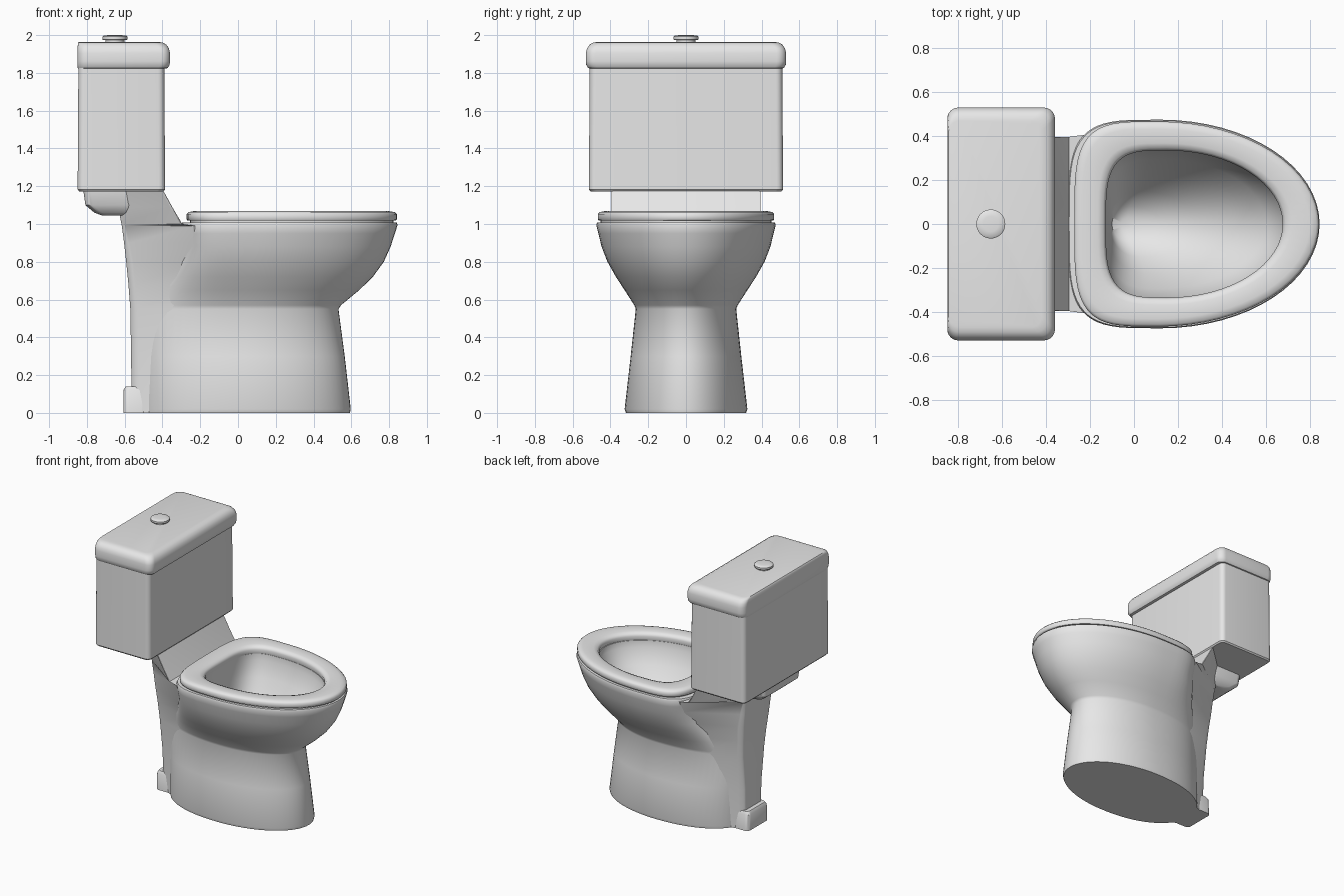
import bpy, bmesh, math

white = bpy.data.materials.new("white ceramic")
white.diffuse_color = (0.8, 0.8, 0.8, 1)


def egg(z, xb, xf, hw, cx, back=4.0, front=2.0, n=64):
    """Horizontal outline: rounded nose towards +x, squarer towards -x."""
    pts = []
    for i in range(n):
        a = 2 * math.pi * i / n
        c, s = math.cos(a), math.sin(a)
        e = 2 / (front if c >= 0 else back)
        r = (xf - cx) if c >= 0 else (cx - xb)
        pts.append((cx + r * math.copysign(abs(c) ** e, c),
                    hw * math.copysign(abs(s) ** e, s), z))
    return pts


def rect(z, x0, x1, hw, r=0.04, back=None, seg=6):
    """Horizontal rounded rectangle, tapering to half width back at x0."""
    pts = []
    k_back = 1 if back is None else back / hw
    corners = ((x1 - r, hw - r), (x0 + r, hw - r), (x0 + r, r - hw), (x1 - r, r - hw))
    for k, (cx, cy) in enumerate(corners):
        for i in range(seg + 1):
            a = math.pi / 2 * (k + i / seg)
            x, y = cx + r * math.cos(a), cy + r * math.sin(a)
            t = (x - x0) / (x1 - x0)
            pts.append((x, y * (k_back + (1 - k_back) * t), z))
    return pts


def loft(name, rings, closed=False, angle=35):
    """Skin a stack of rings; cap the ends, or join last to first."""
    bm = bmesh.new()
    vs = [[bm.verts.new(p) for p in ring] for ring in rings]
    n = len(vs[0])
    pairs = list(zip(vs, vs[1:])) + ([(vs[-1], vs[0])] if closed else [])
    for a, b in pairs:
        for i in range(n):
            j = (i + 1) % n
            bm.faces.new((a[i], a[j], b[j], b[i]))
    if not closed:
        bm.faces.new(vs[0][::-1])
        bm.faces.new(vs[-1])
    bmesh.ops.recalc_face_normals(bm, faces=bm.faces)
    me = bpy.data.meshes.new(name)
    bm.to_mesh(me)
    bm.free()
    me.materials.append(white)
    ob = bpy.data.objects.new(name, me)
    bpy.context.collection.objects.link(ob)
    bpy.ops.object.select_all(action='DESELECT')
    ob.select_set(True)
    bpy.context.view_layer.objects.active = ob
    bpy.ops.object.shade_smooth_by_angle(angle=math.radians(angle))
    return ob


# Pedestal and bowl: outside going up, over the rim, inside going down
loft("bowl", [
    egg(0.00, -0.51, 0.593, 0.318, 0.04, 2.2),
    egg(0.02, -0.51, 0.597, 0.325, 0.04, 2.2),
    egg(0.30, -0.52, 0.565, 0.293, 0.04, 2.2),
    egg(0.55, -0.53, 0.532, 0.266, 0.04, 2.2),
    egg(0.57, -0.52, 0.545, 0.274, 0.04, 2.2),
    egg(0.65, -0.46, 0.642, 0.325, 0.06, 2.4),
    egg(0.72, -0.40, 0.714, 0.371, 0.08, 2.7),
    egg(0.80, -0.35, 0.772, 0.416, 0.09, 3.1),
    egg(0.88, -0.31, 0.808, 0.447, 0.10, 3.5),
    egg(0.95, -0.30, 0.831, 0.464, 0.11),
    egg(0.995, -0.30, 0.845, 0.475, 0.12),
    egg(1.008, -0.295, 0.840, 0.470, 0.12),
    egg(1.008, -0.135, 0.68, 0.34, 0.15, 3.6),
    egg(0.96, -0.135, 0.675, 0.337, 0.15, 3.6),
    egg(0.85, -0.13, 0.60, 0.295, 0.12, 3),
    egg(0.72, -0.12, 0.46, 0.225, 0.08, 2.5),
    egg(0.60, -0.11, 0.28, 0.15, 0.03, 2.2),
    egg(0.53, -0.10, 0.12, 0.08, -0.02, 2),
    egg(0.51, -0.06, 0.02, 0.03, -0.03, 2),
], angle=50)

# Seat ring, with a small inset lip resting on the bowl
loft("seat", [
    egg(1.008, -0.255, 0.823, 0.452, 0.11),
    egg(1.018, -0.255, 0.823, 0.452, 0.11),
    egg(1.018, -0.268, 0.836, 0.463, 0.11),
    egg(1.025, -0.272, 0.842, 0.467, 0.11),
    egg(1.052, -0.272, 0.842, 0.467, 0.11),
    egg(1.063, -0.262, 0.830, 0.457, 0.11),
    egg(1.068, -0.235, 0.800, 0.432, 0.11),
    egg(1.066, -0.165, 0.720, 0.368, 0.14, 3.6),
    egg(1.058, -0.140, 0.690, 0.345, 0.15, 3.6),
    egg(1.040, -0.128, 0.677, 0.335, 0.15, 3.6),
    egg(1.008, -0.135, 0.685, 0.342, 0.15, 3.6),
], closed=True, angle=50)

# Rear column carrying the tank, narrowing towards the wall:
# z, back x, front x, half width, corner radius, back half width
loft("rear_column", [rect(*p) for p in (
    (0.00, -0.562, -0.20, 0.24, 0.04, 0.10), (0.30, -0.566, -0.20, 0.24, 0.04, 0.11),
    (0.55, -0.57, -0.20, 0.25, 0.04, 0.14), (0.68, -0.58, -0.18, 0.285, 0.04, 0.15),
    (0.80, -0.592, -0.18, 0.345, 0.04, 0.16), (0.90, -0.603, -0.20, 0.39, 0.03, 0.16),
    (0.99, -0.615, -0.22, 0.415, 0.02, 0.16), (1.00, -0.617, -0.295, 0.402, 0.012, 0.16),
    (1.09, -0.635, -0.348, 0.402, 0.012, 0.16), (1.185, -0.66, -0.40, 0.402, 0.012, 0.16))],
    angle=45)

# Ledge under the back of the tank
loft("tank_ledge", [rect(z, a, -0.55, w) for z, a, w in (
    (1.045, -0.72, 0.17), (1.06, -0.76, 0.19), (1.10, -0.808, 0.215), (1.185, -0.82, 0.22))])

# Small foot at the back of the base
loft("rear_foot", [rect(z, a, -0.48, w, 0.03) for z, a, w in (
    (0.0, -0.607, 0.125), (0.12, -0.607, 0.12), (0.14, -0.595, 0.11))])

# Tank
loft("tank", [rect(z, -0.849 + i, -0.386 - i, 0.514 - i, 0.035) for z, i in (
    (1.173, 0.008), (1.183, 0.0), (1.50, 0.002), (1.84, 0.004))])

# Lid: rounded on the front and sides, flat against the wall at the back
loft("tank_lid", [rect(z, -0.85 + i * 0.1, -0.36 - i, 0.53 - i, 0.05) for z, i in (
    (1.822, 0.025), (1.826, 0.012), (1.842, 0.002), (1.862, 0.0), (1.905, 0.0),
    (1.930, 0.006), (1.950, 0.020), (1.960, 0.038), (1.964, 0.06))])

# Flush button
loft("flush_button", [egg(z, -0.652 - r, -0.652 + r, r, -0.652, 2, 2, 32) for z, r in (
    (1.96, 0.05), (1.974, 0.05), (1.974, 0.063), (1.978, 0.066),
    (1.992, 0.066), (1.997, 0.06), (2.0, 0.035))])
